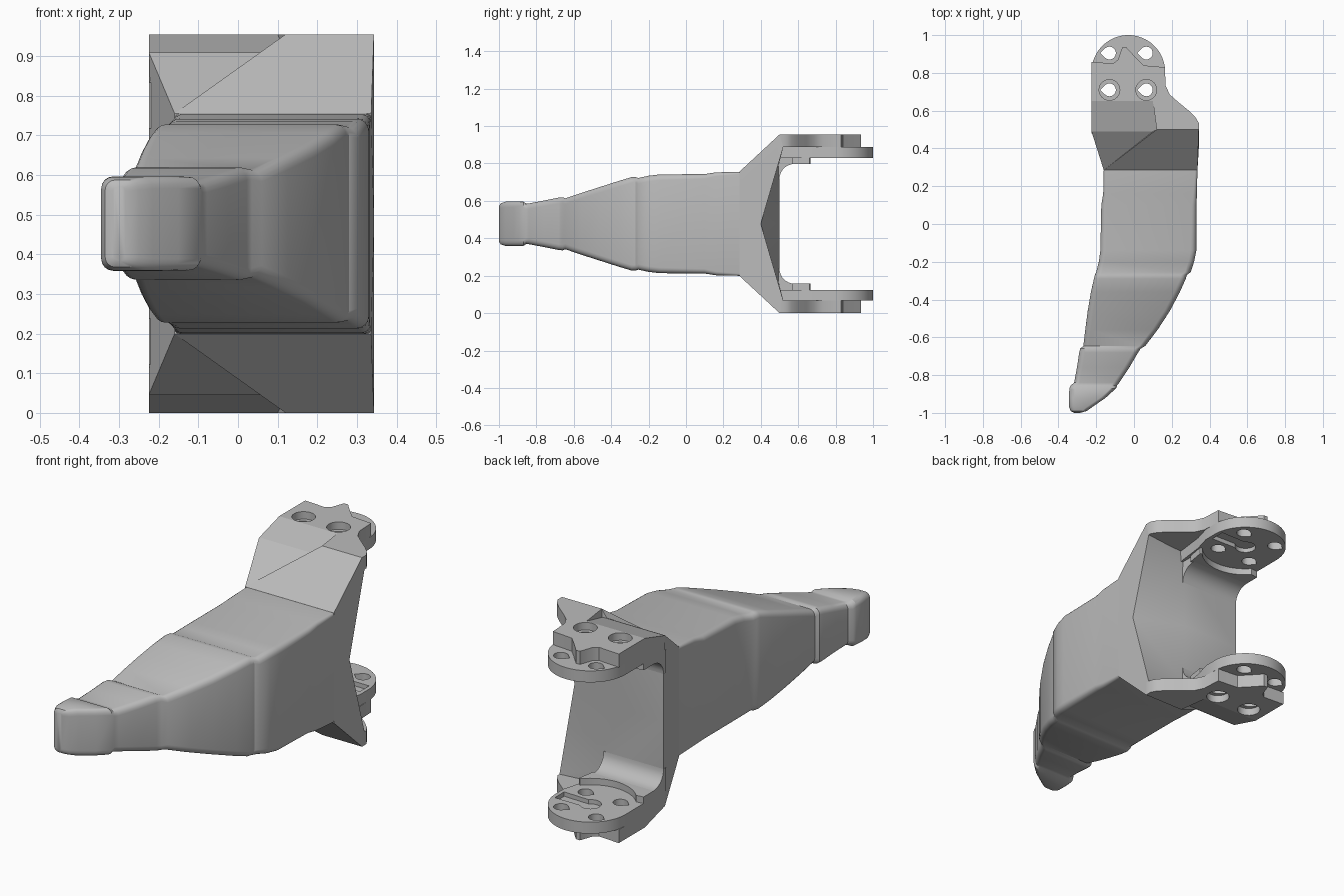
import bpy, bmesh, math
from mathutils import Vector

if "Cube" in bpy.data.objects:
    bpy.data.objects.remove(bpy.data.objects["Cube"])

MID = 0.4775   # height of the symmetry plane
grey = bpy.data.materials.new("plain grey")
grey.diffuse_color = (0.5, 0.5, 0.5, 1)
grey.use_nodes = True
grey.node_tree.nodes["Principled BSDF"].inputs["Base Color"].default_value = grey.diffuse_color


def finish(ob, mirror=True, bevel=0.0):
    """Colour, place on the symmetry plane, mirror and smooth."""
    ob.data.materials.clear()
    ob.data.materials.append(grey)
    ob.location.z = MID
    bpy.ops.object.select_all(action='DESELECT')
    ob.select_set(True)
    bpy.context.view_layer.objects.active = ob
    if bevel:
        b = ob.modifiers.new("bevel", 'BEVEL')
        b.width, b.segments, b.limit_method = bevel, 2, 'ANGLE'
        b.angle_limit = math.radians(35)
    if mirror:
        m = ob.modifiers.new("mirror", 'MIRROR')
        m.use_axis = (False, False, True)
    bpy.ops.object.shade_smooth_by_angle(angle=math.radians(32))


def mesh_object(name, bm):
    bmesh.ops.recalc_face_normals(bm, faces=bm.faces)
    me = bpy.data.meshes.new(name)
    bm.to_mesh(me)
    bm.free()
    ob = bpy.data.objects.new(name, me)
    bpy.context.collection.objects.link(ob)
    return ob


def arc(cx, cy, r, a0, a1, n):
    return [(cx + r * math.cos(math.radians(a0 + (a1 - a0) * i / n)),
             cy + r * math.sin(math.radians(a0 + (a1 - a0) * i / n))) for i in range(n + 1)]


def slab(name, h0, h1, loops, bevel=0.0):
    """Flat plate from an outline and hole loops, between two heights."""
    cu = bpy.data.curves.new(name, 'CURVE')
    cu.dimensions, cu.fill_mode, cu.extrude = '2D', 'BOTH', (h1 - h0) / 2
    for pts in loops:
        sp = cu.splines.new('POLY')
        sp.points.add(len(pts) - 1)
        for p, q in zip(sp.points, pts):
            p.co = (q[0], q[1], 0, 1)
        sp.use_cyclic_u = True
    tmp = bpy.data.objects.new(name, cu)
    bpy.context.collection.objects.link(tmp)
    dg = bpy.context.evaluated_depsgraph_get()
    me = bpy.data.meshes.new_from_object(tmp.evaluated_get(dg))
    bpy.data.objects.remove(tmp)
    bm = bmesh.new()
    bm.from_mesh(me)
    bmesh.ops.remove_doubles(bm, verts=bm.verts, dist=1e-5)
    bmesh.ops.translate(bm, verts=bm.verts, vec=(0, 0, (h0 + h1) / 2))
    finish(mesh_object(name, bm), True, bevel)


def prism(name, x0, x1, profile):
    """Side profile (y, height) swept across x."""
    bm = bmesh.new()
    f = bm.faces.new([bm.verts.new((x0, y, h)) for y, h in profile])
    ext = bmesh.ops.extrude_face_region(bm, geom=[f])
    vs = [g for g in ext["geom"] if isinstance(g, bmesh.types.BMVert)]
    bmesh.ops.translate(bm, verts=vs, vec=(x1 - x0, 0, 0))
    finish(mesh_object(name, bm))


# Tapered, curved finger body: y, x min, x max, half height, corner radius
rings = [
    (-1.00, -0.315, -0.285, 0.095, 0.012), (-0.99, -0.335, -0.25, 0.11, 0.025),
    (-0.965, -0.345, -0.215, 0.118, 0.03), (-0.92, -0.345, -0.15, 0.119, 0.03),
    (-0.87, -0.342, -0.095, 0.118, 0.03), (-0.855, -0.335, -0.09, 0.109, 0.03),
    (-0.84, -0.317, -0.078, 0.109, 0.03), (-0.76, -0.302, -0.025, 0.124, 0.03),
    (-0.68, -0.29, 0.022, 0.14, 0.03), (-0.66, -0.285, 0.035, 0.142, 0.03),
    (-0.645, -0.268, 0.06, 0.136, 0.03), (-0.56, -0.258, 0.125, 0.165, 0.03),
    (-0.46, -0.245, 0.19, 0.197, 0.03), (-0.36, -0.228, 0.243, 0.229, 0.03),
    (-0.29, -0.212, 0.274, 0.25, 0.03), (-0.27, -0.207, 0.28, 0.25, 0.03),
    (-0.255, -0.20, 0.30, 0.245, 0.03), (-0.2, -0.186, 0.318, 0.257, 0.03),
    (-0.14, -0.178, 0.33, 0.264, 0.03), (0.10, -0.173, 0.331, 0.266, 0.025),
    (0.16, -0.163, 0.333, 0.275, 0.02), (0.29, -0.16, 0.336, 0.278, 0.012)]
bm = bmesh.new()
prev = None
for y, x0, x1, h, r in rings:
    pts = []
    for cx, cz, a in ((x1 - r, h - r, 0), (x0 + r, h - r, 90),
                      (x0 + r, r - h, 180), (x1 - r, r - h, 270)):
        pts += arc(cx, cz, r, a, a + 90, 4)
    ring = [bm.verts.new((x, y, z)) for x, z in pts]
    if prev:
        for i in range(len(ring)):
            j = (i + 1) % len(ring)
            bm.faces.new((prev[i], prev[j], ring[j], ring[i]))
    else:
        bm.faces.new(ring)
    prev = ring
bm.faces.new(prev)
finish(mesh_object("finger_body", bm), False)

# Flared head with a notched, hollowed back (upper half, mirrored)
P = dict(a=(-0.16, 0.285, 0.278), b=(0.336, 0.285, 0.278), a0=(-0.16, 0.285, 0), b0=(0.336, 0.285, 0),
         c=(-0.225, 0.49, 0.432), f=(0.1, 0.49, 0.432), d=(0.12, 0.5, 0.4775), e=(0.343, 0.5, 0.4775),
         n=(0.343, 0.52, 0.41), k0=(0.343, 0.4, 0), l=(0.1, 0.5, 0.33), l0=(0.1, 0.5, 0),
         m=(-0.225, 0.5, 0.33), j0=(-0.225, 0.5, 0))
bm = bmesh.new()
V = {k: bm.verts.new(p) for k, p in P.items()}
for names in ("a b e d", "a d f", "a f c", "a0 a c m j0", "b0 b e n k0", "j0 m l l0",
              "l0 l k0", "l n k0", "m l f c", "l n e d f", "a0 b0 b a"):
    bm.faces.new([V[k] for k in names.split()])
finish(mesh_object("flared_head", bm))

# Holes shared by the mounting plates
C = (-0.03, 0.805)


def circle(x, y, r):
    return arc(x, y, r, 0, 345, 23)


def teardrop(x, y, r):
    return arc(x, y, r, -135, 135, 18) + [(x - 1.42 * r, y)]


holes = [teardrop(x, y, 0.034) for x in (-0.13, 0.065) for y in (0.71, 0.905)]
sinks = [circle(x, 0.71, 0.055) for x in (-0.13, 0.065)]
disc = arc(*C, 0.195, 0, 180, 40)
outline = [(0.165, 0.74)] + disc + [(-0.225, 0.49), (0.12, 0.49), (0.14, 0.65)]
groove = [(0.145, 0.765), (0.145, 0.84)] + arc(*C, 0.05, 45, 315, 20)

# Round mounting discs, with a blind groove on the inner side
slab("disc_inner_layer", 0.353, 0.375, [outline, groove] + holes)
slab("disc_core", 0.375, 0.411, [outline] + holes)

# Outer plates with side lobe and peaked rear edge
lobe = [(0.12, 0.5), (0.343, 0.5), (0.343, 0.535), (0.325, 0.565), (0.29, 0.60),
        (0.235, 0.645), (0.19, 0.685), (0.168, 0.73), (0.163, 0.83)]
edge = [(0.10, 0.835), (0.05, 0.84), (0.02, 0.87), (-0.04, 0.935), (-0.062, 0.935),
        (-0.085, 0.87), (-0.11, 0.85), (-0.225, 0.858)]
slab("outer_plate", 0.41, 0.4775, [lobe + edge + [(-0.225, 0.65), (0.1, 0.65)]] + sinks)
rings_in = [[circle(x, 0.71, 0.056), teardrop(x, 0.71, 0.034)] for x in (-0.13, 0.065)]
for i, loops in enumerate(rings_in):
    slab("hole_seat_%d" % (i + 1), 0.41, 0.44, loops)

# Sloped ramp leading onto the outer plate
prism("plate_ramp", -0.225, 0.12, [(0.488, 0.36), (0.488, 0.43), (0.65, 0.4775), (0.65, 0.41), (0.5, 0.36)])

# Rounded inner corner and curved step beside the disc
fillet = [(0.48, 0.24), (0.50, 0.24)] + arc(0.58, 0.24, 0.08, 180, 90, 8) + [(0.58, 0.356), (0.48, 0.356)]
prism("inner_corner", -0.225, 0.11, fillet)
slab("inner_step", 0.32, 0.356, [[(-0.225, 0.57), (0.12, 0.57), (0.135, 0.66)] + arc(*C, 0.21, -42, -138, 16)
                                 + [(-0.225, 0.66)]])
